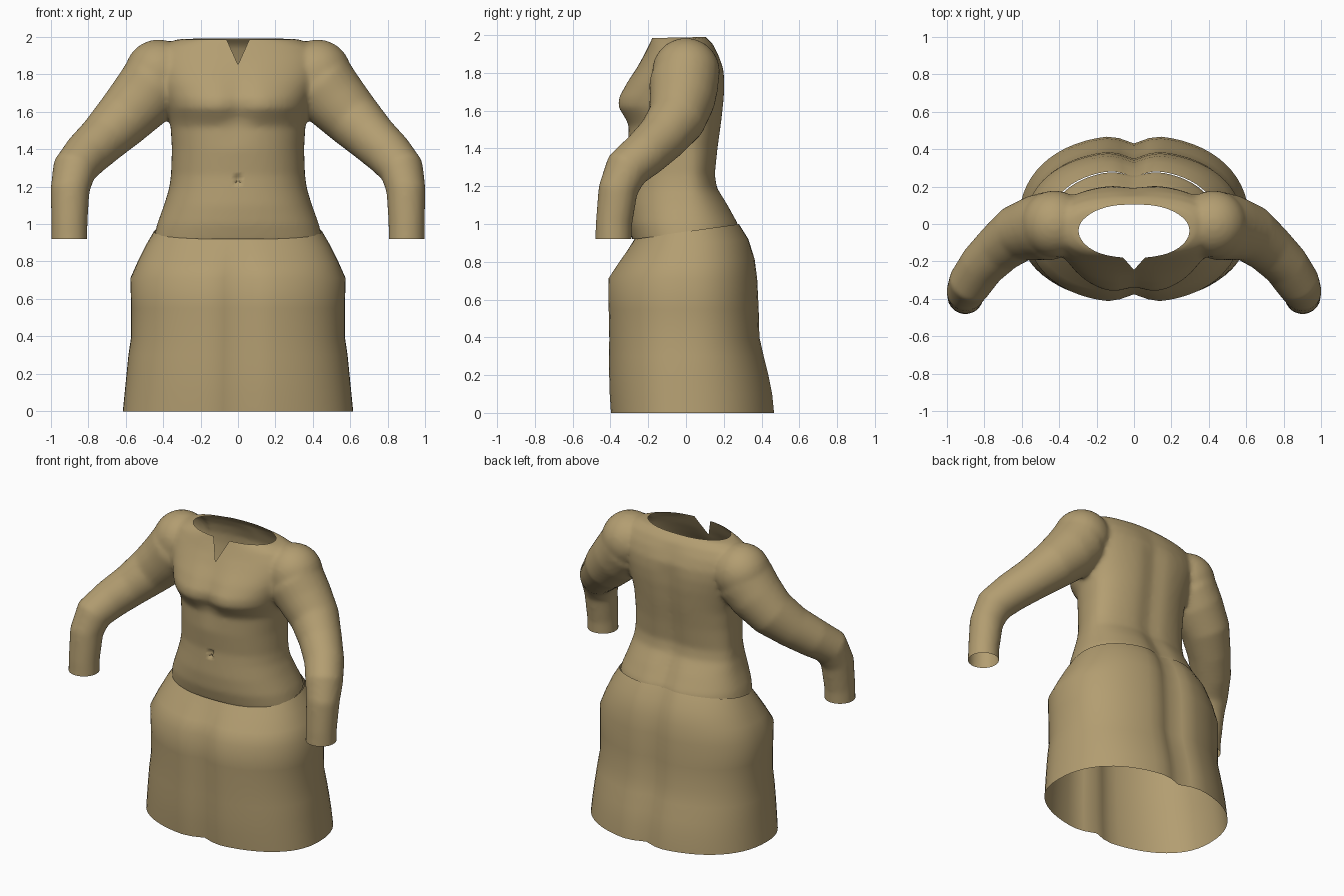
import bpy, bmesh, math
from mathutils import Vector

if "Cube" in bpy.data.objects:
    bpy.data.objects.remove(bpy.data.objects["Cube"])

tan = bpy.data.materials.new("tan")
tan.diffuse_color = (0.45, 0.34, 0.165, 1)
tan.use_nodes = True
tan.node_tree.nodes["Principled BSDF"].inputs["Base Color"].default_value = tan.diffuse_color
N = 64


def add_object(name, bm):
    me = bpy.data.meshes.new(name)
    bm.to_mesh(me)
    bm.free()
    ob = bpy.data.objects.new(name, me)
    bpy.context.collection.objects.link(ob)
    me.materials.append(tan)
    return ob


def loft(bm, rings, caps):
    loops = [[bm.verts.new(p) for p in r] for r in rings]
    for a, b in zip(loops, loops[1:]):
        for i in range(len(a)):
            j = (i + 1) % len(a)
            bm.faces.new((a[i], a[j], b[j], b[i]))
    if caps:
        bm.faces.new(loops[0][::-1])
        bm.faces.new(loops[-1])


def body_ring(z, hw, front, back, groove_f, groove_b, tilt=0.0, power=0.88):
    """Rounded section with a soft groove on the centre line, front and back."""
    pts = []
    mid = (front + back) / 2 if hw < 0.3 else 0.0
    for i in range(N):
        t = 2 * math.pi * i / N
        c, s = math.cos(t), math.sin(t)
        x = hw * math.copysign(abs(c) ** power, c)
        depth, groove = (back - mid, groove_b) if s > 0 else (mid - front, groove_f)
        y = math.copysign(abs(s) ** power, s) * (depth - groove * math.exp(-(x / 0.075) ** 2))
        pts.append((x, mid + y, z + tilt * y))
    return pts


def shade(ob, angle):
    bpy.ops.object.select_all(action='DESELECT')
    ob.select_set(True)
    bpy.context.view_layer.objects.active = ob
    bpy.ops.object.shade_smooth_by_angle(angle=math.radians(angle))


# Skirt: open two-lobed tube, its waist edge higher at the back
bm = bmesh.new()
loft(bm, [body_ring(*r) for r in (
    (0.00, .615, -.405, .475, .045, .045),
    (0.10, .605, -.412, .465, .045, .045),
    (0.20, .595, -.415, .445, .045, .045),
    (0.30, .585, -.415, .420, .045, .045),
    (0.40, .570, -.415, .397, .045, .045),
    (0.55, .570, -.418, .393, .045, .045),
    (0.71, .575, -.420, .385, .045, .045),
    (0.80, .535, -.370, .372, .030, .045, .04),
    (0.89, .490, -.315, .340, .015, .045, .09),
    (0.96, .448, -.272, .290, .000, .035, .14))], False)
skirt = add_object("skirt", bm)
shade(skirt, 50)

# Torso from belly to neck
bm = bmesh.new()
loft(bm, [body_ring(*r) for r in (
    (0.84, .450, -.255, .300, 0, .03),
    (0.92, .450, -.285, .300, 0, .03),
    (1.00, .432, -.305, .285, 0, .03),
    (1.10, .395, -.310, .230, 0, .03),
    (1.19, .368, -.303, .172, 0, .02),
    (1.26, .358, -.298, .160, 0, .02),
    (1.40, .353, -.310, .175, 0, .02),
    (1.52, .360, -.310, .192, .01, .02),
    (1.56, .368, -.335, .197, .03, .02),
    (1.62, .385, -.375, .203, .04, .02),
    (1.67, .400, -.368, .208, .03, .02),
    (1.75, .430, -.320, .210, .02, .02),
    (1.82, .450, -.270, .203, .01, .01),
    (1.89, .450, -.225, .178, 0, .01),
    (1.95, .410, -.195, .145, 0, 0),
    (1.985, .330, -.180, .110, 0, 0),
    (1.992, .240, -.175, .090, 0, 0),
    (2.06, .225, -.172, .088, 0, 0))], True)

# Arms: (x, y, z, radius) down the limb
limb = [(.38, -.01, 1.81, .15), (.45, -.01, 1.75, .185), (.52, -.02, 1.66, .175),
        (.62, -.05, 1.555, .155), (.72, -.13, 1.455, .135), (.81, -.22, 1.37, .125),
        (.875, -.315, 1.29, .118), (.897, -.36, 1.18, .105), (.90, -.382, 1.0, .097),
        (.90, -.387, .85, .097)]
for side in (-1, 1):
    pts = [Vector((side * p[0], p[1], p[2])) for p in limb]
    rings = []
    for i, p in enumerate(pts):
        d = (pts[min(i + 1, len(pts) - 1)] - pts[max(i - 1, 0)]).normalized()
        u = d.cross(Vector((side * .8, -.6, .0)).cross(Vector((0, 0, 1)))).normalized()
        v = d.cross(u)
        rings.append([p + limb[i][3] * (math.cos(a) * u + math.sin(a) * v)
                      for a in (2 * math.pi * k / 24 for k in range(24))])
    loft(bm, rings, True)
    # Rounded shoulder
    ball = bmesh.ops.create_uvsphere(bm, u_segments=24, v_segments=16, radius=.18)
    for v in ball["verts"]:
        v.co += Vector((side * .425, 0, 1.805))
bmesh.ops.recalc_face_normals(bm, faces=bm.faces)
torso = add_object("torso_and_arms", bm)

# Fuse torso, shoulders and arms into one soft surface
rm = torso.modifiers.new("fuse", 'REMESH')
rm.mode = 'VOXEL'
rm.voxel_size = 0.015
sm = torso.modifiers.new("soften", 'SMOOTH')
sm.factor = 0.5
sm.iterations = 8
bpy.context.view_layer.objects.active = torso
for m in ("fuse", "soften"):
    bpy.ops.object.modifier_apply(modifier=m)

bm = bmesh.new()
bm.from_mesh(torso.data)
# Navel
for v in bm.verts:
    if abs(v.co.x) < .012 and abs(v.co.z - 1.235) < .02 and v.co.y < -.2:
        v.co.y += .02


def cut(co, no, faces=None, clear=False):
    fs = faces or bm.faces[:]
    geom = list({e for f in fs for e in f.edges}) + list({v for f in fs for v in f.verts}) + fs
    bmesh.ops.bisect_plane(bm, geom=geom, plane_co=co, plane_no=no, clear_outer=clear)


# Open neck, waist and cuffs
cut((0, 0, 1.988), (0, -.02, 1), clear=True)
cut((0, 0, .92), (0, 0, -1), clear=True)
cut((0, 0, .955), (0, .13, -1), clear=True)

# Notch in the front of the neckline
for s in (-1, 1):
    cut((0, 0, 1.85), (s, 0, -.45),
        [f for f in bm.faces if f.calc_center_median().y < -.08
         and f.calc_center_median().z > 1.8 and abs(f.calc_center_median().x) < .12])
notch = []
for f in bm.faces:
    c = f.calc_center_median()
    if c.y < -.08 and c.z > 1.85 and abs(c.x) < .45 * (c.z - 1.85) and abs(c.x) < .1:
        notch.append(f)
bmesh.ops.delete(bm, geom=notch, context='FACES')
bm.to_mesh(torso.data)
bm.free()
torso.data.materials.clear()
torso.data.materials.append(tan)
shade(torso, 60)
